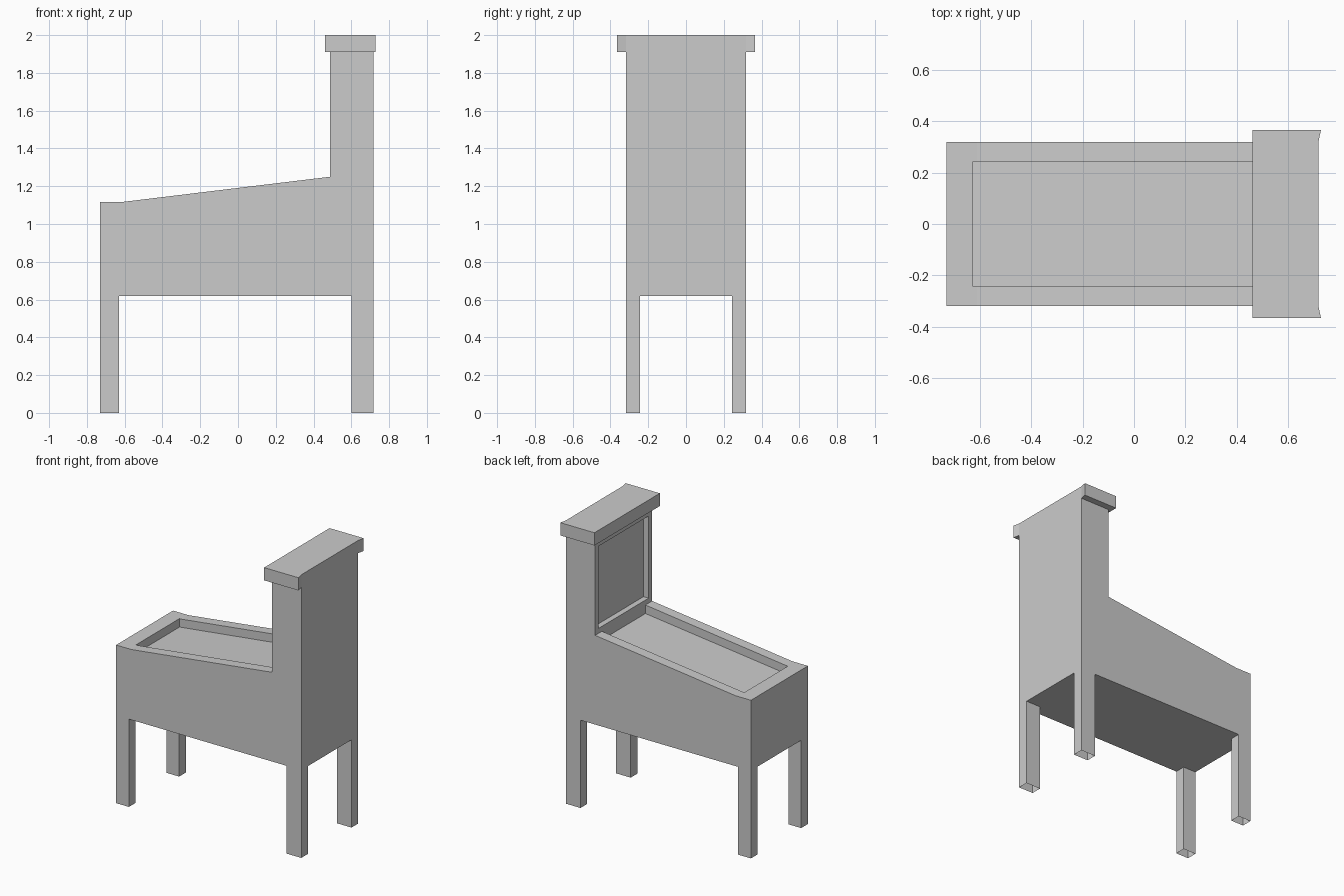
import bpy, bmesh
from mathutils import Vector

if "Cube" in bpy.data.objects:
    bpy.data.objects.remove(bpy.data.objects["Cube"])


def prism(name, points, direction):
    """Extrude a closed 3D outline along a direction vector."""
    bm = bmesh.new()
    face = bm.faces.new([bm.verts.new(p) for p in points])
    out = bmesh.ops.extrude_face_region(bm, geom=[face])["geom"]
    moved = [g for g in out if isinstance(g, bmesh.types.BMVert)]
    bmesh.ops.translate(bm, verts=moved, vec=Vector(direction))
    bmesh.ops.recalc_face_normals(bm, faces=bm.faces)
    mesh = bpy.data.meshes.new(name)
    bm.to_mesh(mesh)
    bm.free()
    obj = bpy.data.objects.new(name, mesh)
    bpy.context.collection.objects.link(obj)
    return obj


def side_prism(name, profile, half_width):
    return prism(name, [(x, -half_width, z) for x, z in profile],
                 (0, 2 * half_width, 0))


def cut(target, cutter):
    mod = target.modifiers.new("recess", 'BOOLEAN')
    mod.operation = 'DIFFERENCE'
    mod.solver = 'EXACT'
    mod.object = cutter
    bpy.context.view_layer.objects.active = target
    bpy.ops.object.modifier_apply(modifier=mod.name)
    bpy.data.objects.remove(cutter)


FRONT, BACK, FACE = -0.73, 0.717, 0.487
HALF, BASE = 0.318, 0.62

# Cabinet with sloping table and upright back box
cabinet = side_prism("cabinet", [
    (FRONT, BASE), (BACK, BASE), (BACK, 1.91), (FACE, 1.91),
    (FACE, 1.25), (-0.61, 1.117), (FRONT, 1.117)], HALF)

# Sunken playing surface
cut(cabinet, side_prism("table_cutter", [
    (-0.627, 1.057), (FACE, 1.19), (FACE, 1.25), (-0.627, 1.25)], 0.243))

# Framed recess in the back box
cut(cabinet, side_prism("panel_cutter", [
    (0.4, 1.285), (FACE + 0.04, 1.285), (FACE + 0.04, 1.865), (0.4, 1.865)], 0.279))

# Overhanging cap, its back tapering flush to the cabinet
prism("top_cap", [
    (0.46, -0.365, 1.91), (0.727, -0.365, 1.91), (BACK, -HALF, 1.91),
    (BACK, HALF, 1.91), (0.727, 0.365, 1.91), (0.46, 0.365, 1.91)], (0, 0, 0.09))

# Four hollow legs, open at the ends
for end, x0, x1 in (("front", FRONT, -0.63), ("back", 0.602, BACK)):
    for side, s in (("left", 1), ("right", -1)):
        y0, y1 = s * 0.243, s * HALF
        leg = prism(f"{end}_{side}_leg",
                    [(x0, y0, 0), (x1, y0, 0), (x1, y1, 0), (x0, y1, 0)],
                    (0, 0, BASE))
        bm = bmesh.new()
        bm.from_mesh(leg.data)
        caps = [f for f in bm.faces if abs(f.normal.z) > 0.9]
        bmesh.ops.delete(bm, geom=caps, context='FACES')
        bm.to_mesh(leg.data)
        bm.free()
